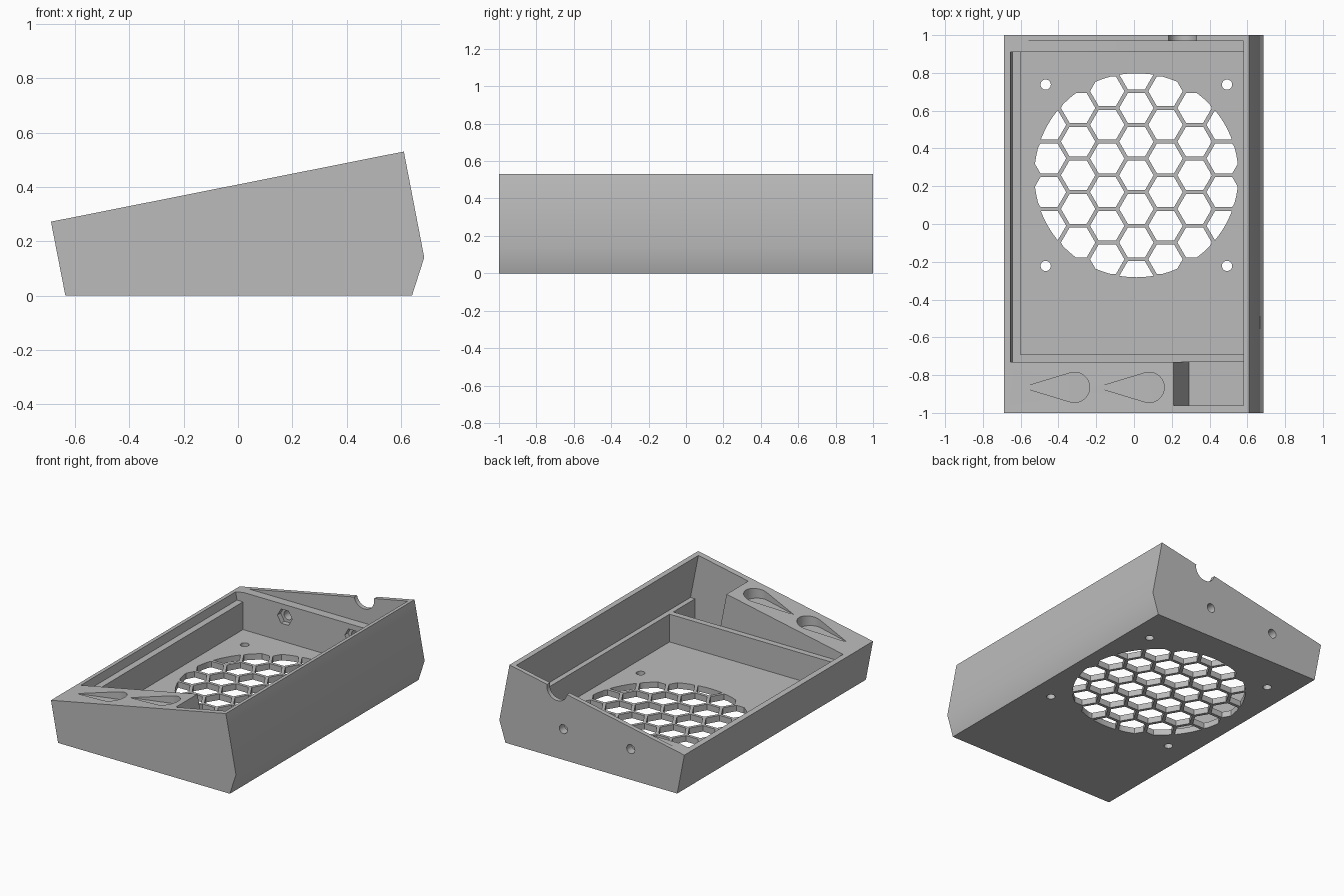
import bpy, bmesh, math

cube = bpy.data.objects.get("Cube")
if cube:
    bpy.data.objects.remove(cube, do_unlink=True)

gray = bpy.data.materials.new("plain_gray")
gray.use_nodes = True
gray.diffuse_color = (0.5, 0.5, 0.5, 1)
gray.node_tree.nodes["Principled BSDF"].inputs["Base Color"].default_value = (0.5, 0.5, 0.5, 1)


def ring(cx, cy, r, n=48, start=0.0, sweep=2 * math.pi):
    return [(cx + r * math.cos(start + sweep * i / n),
             cy + r * math.sin(start + sweep * i / n)) for i in range(n)]


def prism(name, outlines, axis, a, b):
    """Extrude 2D outlines along an axis from a to b."""
    bm = bmesh.new()
    for pts in outlines:
        rings = []
        for t in (a, b):
            rings.append([bm.verts.new((u, t, v) if axis == "Y" else (u, v, t)) for u, v in pts])
        low, high = rings
        bm.faces.new(low)
        bm.faces.new(high[::-1])
        for i in range(len(pts)):
            j = (i + 1) % len(pts)
            bm.faces.new((low[i], high[i], high[j], low[j]))
    bmesh.ops.recalc_face_normals(bm, faces=bm.faces)
    mesh = bpy.data.meshes.new(name)
    bm.to_mesh(mesh)
    bm.free()
    obj = bpy.data.objects.new(name, mesh)
    bpy.context.collection.objects.link(obj)
    mesh.materials.append(gray)
    return obj


def boolean(target, cutter, operation="DIFFERENCE"):
    cutter.hide_render = True
    mod = target.modifiers.new("cut", "BOOLEAN")
    mod.operation = operation
    mod.solver = "EXACT"
    mod.object = cutter
    bpy.context.view_layer.objects.active = target
    bpy.ops.object.modifier_apply(modifier=mod.name)
    bpy.data.objects.remove(cutter, do_unlink=True)


def cut(outlines, axis, a, b):
    boolean(body, prism("cutter", outlines, axis, a, b))


def top(x):
    """Height of the sloping top face."""
    return 0.272 + (x + 0.688) * 0.1988


def lean(x, z):
    """Point at height z on a wall square to the top face, starting at x on it."""
    return (x - 0.1988 * (z - top(x)), z)


FLOOR, LEDGE, ABOVE = 0.04, 0.226, 0.75
WALL_L, WALL_R = -0.655, 0.58

# Sloping wedge body
body = prism("sloped_fan_housing",
             [[(-0.635, 0), (0.64, 0), (0.685, 0.14), (0.61, 0.53), (-0.688, 0.272)]],
             "Y", -1, 1)

# Upper tray, with walls square to the slope
cut([[lean(WALL_L, LEDGE), lean(WALL_R, LEDGE), lean(WALL_R, ABOVE), lean(WALL_L, ABOVE)]],
    "Y", -0.73, 0.91)

# Lower well, leaving a narrow ledge
cut([[(-0.6, FLOOR), (0.605, FLOOR), (0.605, 0.25), (-0.6, 0.25)]], "Y", -0.69, 0.91)

# Deep front pocket beside the tall wall
cut([[lean(0.21, FLOOR), (0.605, FLOOR), (0.605, LEDGE), lean(WALL_R, LEDGE),
      lean(WALL_R, ABOVE), lean(0.21, ABOVE)]], "Y", -0.96, -0.73)

# Shelf behind the tray
cut([[(-0.65, 0.29), lean(WALL_R, 0.29), lean(WALL_R, ABOVE), (-0.65, ABOVE)]], "Y", 0.88, 0.97)

# Teardrop finger pockets with level floors
for cx in (-0.315, 0.08):
    r, reach, cy = 0.08, 0.275, -0.865
    tangent = math.pi - math.acos(r / reach)
    arc = ring(cx, cy, r, 32, -tangent, 2 * tangent)
    arc.append((cx + r * math.cos(tangent), cy + r * math.sin(tangent)))
    cut([arc + [(cx - reach, cy)]], "Z", top(cx - reach), ABOVE)

# Round honeycomb grille in the floor
GX, GY, PITCH = 0.0125, 0.258, 0.178
cells = []
for i in range(-3, 4):
    for j in range(-4, 5):
        x = i * PITCH * math.sqrt(3) / 2
        y = (j + (i % 2) / 2) * PITCH
        if math.hypot(x, y) < 0.61:
            cells.append(ring(GX + x, GY + y, 0.091, 6))
grille = prism("grille_cutter", cells, "Z", -0.1, 0.12)
boolean(grille, prism("grille_outline", [ring(GX, GY, 0.54, 96)], "Z", -0.2, 0.2), "INTERSECT")
boolean(body, grille)

# Fan screw holes
cut([ring(GX + sx * 0.48, GY + sy * 0.48, 0.027, 32) for sx in (-1, 1) for sy in (-1, 1)],
    "Z", -0.1, 0.12)

# Rear bolt holes with hexagonal nut recesses inside
BOLTS = (-0.29, 0.21)
cut([ring(x, 0.206, 0.055, 6) for x in BOLTS], "Y", 0.88, 0.945)
cut([ring(x, 0.206, 0.03, 32) for x in BOLTS], "Y", 0.9, 1.1)

# Cable notch in the rear rim
cut([ring(0.257, 0.46, 0.075)], "Y", 0.95, 1.1)

# Smooth the round parts, keep hard edges
bpy.ops.object.select_all(action="DESELECT")
body.select_set(True)
bpy.context.view_layer.objects.active = body
bpy.ops.object.shade_smooth_by_angle()
